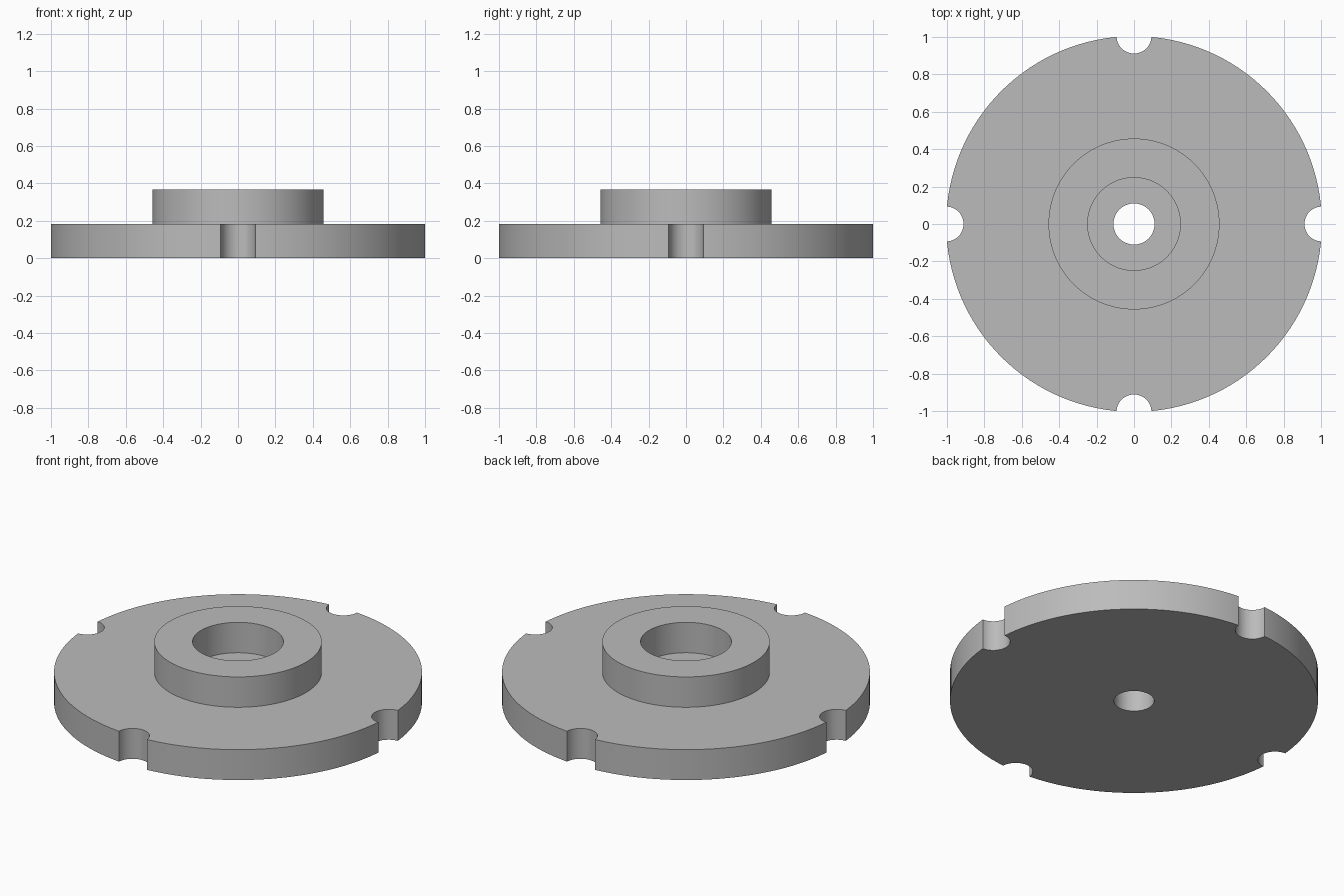
import bpy
import bmesh
from math import cos, sin, pi, radians
from mathutils import Matrix

if "Cube" in bpy.data.objects:
    bpy.data.objects.remove(bpy.data.objects["Cube"], do_unlink=True)

SEGMENTS = 128
DISC_R, HUB_R, BORE_R, HOLE_R, NOTCH_R = 1.0043, 0.457, 0.248, 0.11, 0.093
DISC_TOP, HUB_TOP = 0.183, 0.366

grey = bpy.data.materials.new("plain grey")
grey.use_nodes = True
grey.diffuse_color = (0.5, 0.5, 0.5, 1)
grey.node_tree.nodes["Principled BSDF"].inputs["Base Color"].default_value = grey.diffuse_color


def add_object(name, bm):
    bmesh.ops.recalc_face_normals(bm, faces=bm.faces)
    mesh = bpy.data.meshes.new(name)
    bm.to_mesh(mesh)
    bm.free()
    mesh.materials.append(grey)
    obj = bpy.data.objects.new(name, mesh)
    bpy.context.collection.objects.link(obj)
    return obj


# Flanged disc with a raised hub, counterbore and through hole, turned from one closed profile
profile = [(HOLE_R, 0), (DISC_R, 0), (DISC_R, DISC_TOP), (HUB_R, DISC_TOP),
           (HUB_R, HUB_TOP), (BORE_R, HUB_TOP), (BORE_R, DISC_TOP), (HOLE_R, DISC_TOP)]
bm = bmesh.new()
rings = []
for i in range(SEGMENTS):
    a = 2 * pi * i / SEGMENTS
    rings.append([bm.verts.new((r * cos(a), r * sin(a), z)) for r, z in profile])
for i, ring in enumerate(rings):
    following = rings[(i + 1) % SEGMENTS]
    for j in range(len(profile)):
        k = (j + 1) % len(profile)
        bm.faces.new((ring[j], following[j], following[k], ring[k]))
flange = add_object("hub_flange", bm)

# Four round cutters on the rim
bm = bmesh.new()
for i in range(4):
    a = i * pi / 2
    place = Matrix.Translation((DISC_R * cos(a), DISC_R * sin(a), DISC_TOP / 2))
    bmesh.ops.create_cone(bm, cap_ends=True, segments=48, radius1=NOTCH_R,
                          radius2=NOTCH_R, depth=DISC_TOP * 2, matrix=place)
cutter = add_object("notch_cutter", bm)
cutter.hide_render = True

# Cut the rim notches, then drop the cutter
cut = flange.modifiers.new("rim notches", "BOOLEAN")
cut.operation = "DIFFERENCE"
cut.solver = "EXACT"
cut.object = cutter
bpy.ops.object.select_all(action="DESELECT")
bpy.context.view_layer.objects.active = flange
flange.select_set(True)
bpy.ops.object.modifier_apply(modifier=cut.name)
bpy.data.objects.remove(cutter, do_unlink=True)

# Smooth round walls, crisp rims
bpy.ops.object.shade_smooth_by_angle(angle=radians(30))
